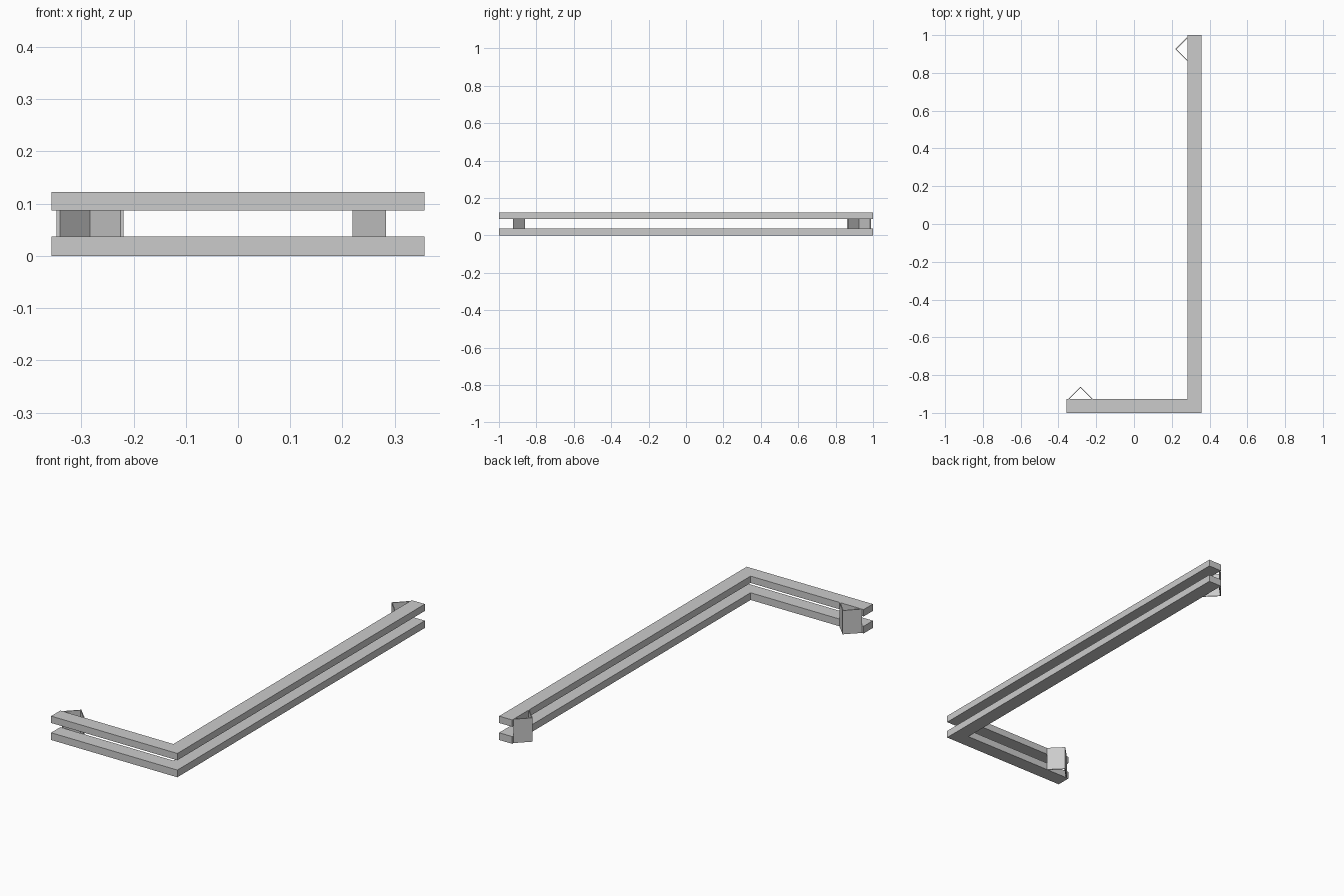
import bpy
import bmesh

if "Cube" in bpy.data.objects:
    bpy.data.objects.remove(bpy.data.objects["Cube"], do_unlink=True)

# Single metal colour
metal = bpy.data.materials.new("light_grey_metal")
metal.use_nodes = True
grey = (0.6, 0.6, 0.6, 1)
metal.diffuse_color = grey
metal.node_tree.nodes["Principled BSDF"].inputs["Base Color"].default_value = grey


def extrude_outline(name, outline, low, high):
    """Upright prism from a plan outline."""
    bm = bmesh.new()
    face = bm.faces.new([bm.verts.new((x, y, low)) for x, y in outline])
    result = bmesh.ops.extrude_face_region(bm, geom=[face])
    top = [v for v in result["geom"] if isinstance(v, bmesh.types.BMVert)]
    bmesh.ops.translate(bm, verts=top, vec=(0, 0, high - low))
    bmesh.ops.recalc_face_normals(bm, faces=bm.faces)
    mesh = bpy.data.meshes.new(name)
    bm.to_mesh(mesh)
    bm.free()
    mesh.materials.append(metal)
    obj = bpy.data.objects.new(name, mesh)
    bpy.context.collection.objects.link(obj)
    return obj


HALF_X, HALF_Y, BAR = 0.357, 1.0, 0.074
HEIGHT = 0.122

# L-shaped rails, one above the other
rail = [(-HALF_X, -HALF_Y), (HALF_X, -HALF_Y), (HALF_X, HALF_Y),
        (HALF_X - BAR, HALF_Y), (HALF_X - BAR, BAR - HALF_Y), (-HALF_X, BAR - HALF_Y)]
extrude_outline("lower_rail", rail, 0, 0.037)
extrude_outline("upper_rail", rail, 0.087, HEIGHT)

# Thin folded V brackets joining the rails on their inner sides
OUT, WALL = 0.064, 0.006
fold = [(-OUT, 0), (0, OUT), (OUT, 0), (OUT - WALL, 0), (0, OUT - WALL), (WALL - OUT, 0)]
inner_x, inner_y = HALF_X - BAR, BAR - HALF_Y
extrude_outline("short_arm_bracket", [(u - inner_x, inner_y + v) for u, v in fold], 0, HEIGHT)
extrude_outline("long_arm_bracket", [(inner_x - v, u - inner_y) for u, v in fold], 0, HEIGHT)
